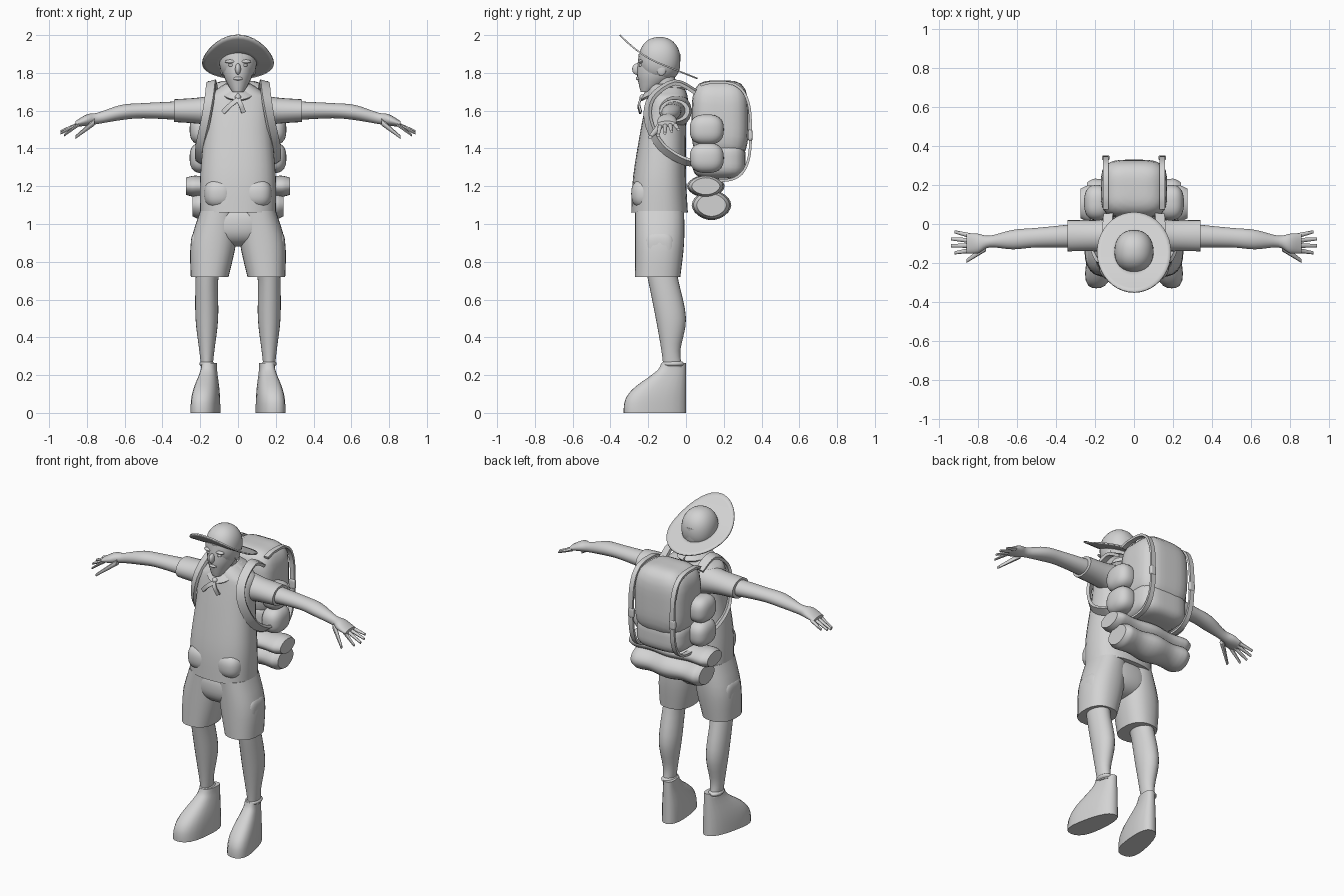
import bpy, bmesh, math
from mathutils import Vector

if "Cube" in bpy.data.objects:
    bpy.data.objects.remove(bpy.data.objects["Cube"])

# Shared positions
BODY_Y = -.14
ARM_Z = 1.6
LEG_X = .165

grey_value = .65
grey_colour = (grey_value, grey_value, grey_value, 1)
grey = bpy.data.materials.new("plain_grey")
grey.use_nodes = True
grey.diffuse_color = grey_colour
grey.node_tree.nodes["Principled BSDF"].inputs["Base Color"].default_value = grey_colour


def finish(name, bm, mirror=False):
    """Turn a bmesh into a smooth shaded object, mirrored across x if asked."""
    bmesh.ops.recalc_face_normals(bm, faces=bm.faces[:])
    mesh = bpy.data.meshes.new(name)
    bm.to_mesh(mesh)
    bm.free()
    mesh.materials.append(grey)
    part = bpy.data.objects.new(name, mesh)
    bpy.context.collection.objects.link(part)
    bpy.ops.object.select_all(action='DESELECT')
    bpy.context.view_layer.objects.active = part
    part.select_set(True)
    bpy.ops.object.shade_smooth_by_angle(angle=math.radians(40))
    if mirror:
        part.modifiers.new("mirror", 'MIRROR').use_mirror_merge = False
    return part


def smooth_path(points, steps=4):
    """Catmull-Rom curve through tuples of any length."""
    result = []
    last = len(points) - 1
    for i in range(last):
        before, start = points[max(i - 1, 0)], points[i]
        end, after = points[i + 1], points[min(i + 2, last)]
        for step in range(steps):
            t = step / steps
            result.append(tuple(
                q + t * ((r - p) + t * ((2 * p - 5 * q + 4 * r - s) + t * (3 * q - p - 3 * r + s))) / 2
                for p, q, r, s in zip(before, start, end, after)))
    return result + [tuple(points[last])]


def skin(bm, rings):
    """Bridge rings of points and close both ends."""
    loops = [[bm.verts.new(point) for point in ring] for ring in rings]
    for low, high in zip(loops, loops[1:]):
        for i in range(len(low)):
            bm.faces.new((low[i - 1], low[i], high[i], high[i - 1]))
    bm.faces.new(loops[0])
    bm.faces.new(loops[-1])


def rounded(direction, size, power):
    """Point of a superellipsoid in the given direction."""
    norm = sum(abs(c) ** power for c in direction) ** (1 / power)
    return Vector([c / norm * s for c, s in zip(direction, size)])


def loft(name, axis, rings, power=2.0, sides=24, mirror=False, warp=None):
    """Rings: position along axis, two centre values, two radii."""
    def point(ring, i):
        position, centre_a, centre_b, radius_a, radius_b = ring
        angle = math.tau * i / sides
        offset = rounded((math.cos(angle), math.sin(angle)), (radius_a, radius_b), power)
        a, b = centre_a + offset[0], centre_b + offset[1]
        place = Vector((a, b, position)) if axis == 'z' else Vector((position, a, b))
        return warp(place) if warp else place
    bm = bmesh.new()
    skin(bm, [[point(ring, i) for i in range(sides)] for ring in smooth_path(rings)])
    return finish(name, bm, mirror)


def ribbon(name, points, centre, width, thickness, mirror=False):
    """Flat band along a path, its face turned away from centre."""
    path = [Vector(p) for p in smooth_path(points)]
    rings = []
    for i, place in enumerate(path):
        tangent = (path[min(i + 1, len(path) - 1)] - path[max(i - 1, 0)]).normalized()
        side = tangent.cross(place - Vector(centre)).normalized()
        out = side.cross(tangent) * thickness / 2
        side *= width / 2
        rings.append([place - side - out, place + side - out, place + side + out, place - side + out])
    bm = bmesh.new()
    skin(bm, rings)
    return finish(name, bm, mirror)


def blob(name, centre, size, mirror=False, power=2.0):
    """Ellipsoid, or a soft box when power is above two."""
    bm = bmesh.new()
    bmesh.ops.create_uvsphere(bm, u_segments=32, v_segments=18, radius=1)
    for vert in bm.verts:
        vert.co = Vector(centre) + rounded(vert.co, size, power)
    return finish(name, bm, mirror)


# Shirt with sleeves and front pouches
loft("shirt", 'z', [(1.06, 0, BODY_Y, .2, .15), (1.25, 0, BODY_Y, .2, .14), (1.5, 0, -.12, .18, .12),
                    (1.65, 0, -.1, .18, .11), (1.7, 0, -.1, .13, .1), (1.74, 0, -.1, .07, .08)],
     power=2.5, sides=32)
loft("sleeve", 'x', [(.1, -.06, ARM_Z, .09, .09), (.2, -.06, ARM_Z, .08, .07),
                     (.34, -.06, ARM_Z, .08, .06)], mirror=True)
blob("shirt_pouch", (.1, -.21, 1.16), (.08, .08, .08), mirror=True, power=2.5)

# Bare arms and hands
loft("arm", 'x', [(.3, -.06, ARM_Z, .06, .05), (.5, -.07, ARM_Z, .05, .04), (.62, -.08, 1.59, .05, .04),
                  (.74, -.09, 1.56, .03, .03), (.8, -.1, 1.55, .05, .03), (.86, -.1, 1.53, .05, .015)],
     mirror=True)
for i in range(4):
    tip = .95 - .02 * abs(i - 1.5)
    loft("finger", 'x', [(.84, -.06 - .025 * i, 1.53, .013, .012),
                         (tip, -.04 - .036 * i, 1.5 - .01 * i, .008, .007)], sides=10, mirror=True)
loft("thumb", 'x', [(.76, -.12, 1.54, .02, .02), (.86, -.19, 1.46, .01, .01)], sides=10, mirror=True)

# Shorts with side pockets
blob("shorts_hips", (0, BODY_Y, 1), (.19, .13, .12), power=2.5)
loft("shorts_leg", 'z', [(.72, .15, -.15, .1, .12), (.9, .13, BODY_Y, .12, .13),
                         (1.07, .1, BODY_Y, .1, .13)], power=2.4, mirror=True)
blob("shorts_pocket", (.21, BODY_Y, .88), (.04, .08, .08), mirror=True, power=3)

# Legs
loft("leg", 'z', [(.24, LEG_X, -.07, .03, .05), (.33, LEG_X, -.08, .04, .05), (.5, LEG_X, -.08, .06, .08),
                  (.7, LEG_X, -.12, .06, .08), (.8, .15, BODY_Y, .07, .08)], mirror=True)


# Boots: upright at the heel, the toe swelling forward and turning outward
def turn_out(place):
    reach = -.15 - place.y
    x = LEG_X + (place.x - LEG_X) * (.9 + .8 * reach) + .16 * reach
    return Vector((x, place.y, place.z))


boot_rings = []
for i in range(9):
    height = i / 8
    swell = 1 + math.cos(math.pi * height ** 1.5)
    length = .13 + .1 * swell
    boot_rings.append((height * .265, LEG_X, -length / 2, .045 + .016 * swell, length / 2))
loft("boot", 'z', boot_rings, power=2.6, mirror=True, warp=turn_out)
blob("sock", (LEG_X, -.07, .26), (.04, .06, .02), mirror=True)

# Neck, head and face
loft("neck", 'z', [(1.66, 0, -.09, .06, .06), (1.82, 0, -.13, .06, .06)])
loft("head", 'z', [(1.7, 0, -.21, .03, .03), (1.74, 0, -.18, .055, .07), (1.8, 0, -.15, .08, .11),
                   (1.9, 0, BODY_Y, .09, .11)])
blob("nose", (0, -.26, 1.82), (.015, .025, .03))
blob("lips", (0, -.25, 1.77), (.025, .015, .01))
blob("brow", (.04, -.24, 1.86), (.03, .015, .01), mirror=True)
blob("eye", (.035, -.235, 1.84), (.015, .015, .01), mirror=True)
blob("ear", (.085, -.13, 1.82), (.01, .025, .035), mirror=True)

# Sun hat: the brim falls toward the back and curls up in front
blob("hat_crown", (0, BODY_Y, 1.87), (.1, .11, .12), power=2.2)
sides = 40
bm = bmesh.new()
loops = []
for scale in (.45, .6, .75, .9, 1):
    loop = []
    for i in range(sides):
        angle = math.tau * i / sides
        y = -.145 + .205 * scale * math.sin(angle)
        front = max(0, BODY_Y - y)
        z = 1.85 - .4 * (y - BODY_Y) + 1.5 * front ** 2
        loop.append(bm.verts.new((.19 * scale * math.cos(angle), y, z)))
    loops.append(loop)
for inner, outer in zip(loops, loops[1:]):
    for i in range(sides):
        bm.faces.new((inner[i], inner[i - 1], outer[i - 1], outer[i]))
brim = finish("hat_brim", bm)
solid = brim.modifiers.new("thickness", 'SOLIDIFY')
solid.thickness, solid.offset = .008, 0

# Collar dipping to a knotted neckerchief
collar = []
for i in range(7):
    angle = math.pi * i / 6
    dip = max(0, math.cos(angle))
    collar.append((.075 * math.sin(angle), -.11 - .115 * math.cos(angle), 1.73 - .055 * dip))
ribbon("collar", collar, (0, -.1, ARM_Z), .05, .012, mirror=True)
blob("kerchief_knot", (0, -.23, 1.67), (.016, .016, .016))
for tip in (-.08, .03):
    ribbon("kerchief_tail", [(0, -.24, 1.66), (tip / 2, -.25, 1.63), (tip, -.24, 1.59)],
           (0, 0, ARM_Z), .024, .01)

# Backpack with side pockets
blob("pack_upper", (0, .18, 1.55), (.17, .15, .21), power=4)
blob("pack_lower", (0, .175, 1.34), (.165, .14, .1), power=4)
for height in (1.35, 1.5):
    blob("pack_side_pocket", (.19, .11, height), (.066, .09, .08), mirror=True, power=2.6)

# Straps wrapping the pack from its front edge over the back to the base
strap_centre = Vector((.145, .17, 1.49))
strap = []
for degrees in range(120, -100, -15):
    angle = math.radians(degrees)
    strap.append(strap_centre + rounded((0, math.cos(angle), math.sin(angle)), (0, .172, .26), 3))
ribbon("pack_strap", strap, strap_centre, .03, .014, mirror=True)
blob("strap_buckle", (.145, .34, 1.47), (.02, .012, .03), mirror=True, power=5)
ribbon("shoulder_strap", [(.13, .05, 1.7), (.14, -.06, 1.75), (.15, -.18, 1.67), (.17, -.2, 1.55),
                          (.2, -.13, 1.41), (.2, 0, 1.33), (.18, .07, 1.34)],
       (.08, -.07, 1.53), .05, .018, mirror=True)


# Rolled bedding, pinched by two ties
def bedroll(name, y, z, half_length, depth, height):
    rings = []
    for i in range(-8, 9):
        along = i / 8
        scale = .93 + .07 * math.cos(math.tau * along) - .25 * along ** 10
        rings.append((along * half_length, y, z, depth * scale, height * scale))
    loft(name, 'x', rings, power=1.8)


bedroll("upper_bedroll", .105, 1.2, .275, .1, .06)
bedroll("lower_bedroll", .135, 1.1, .24, .105, .08)
